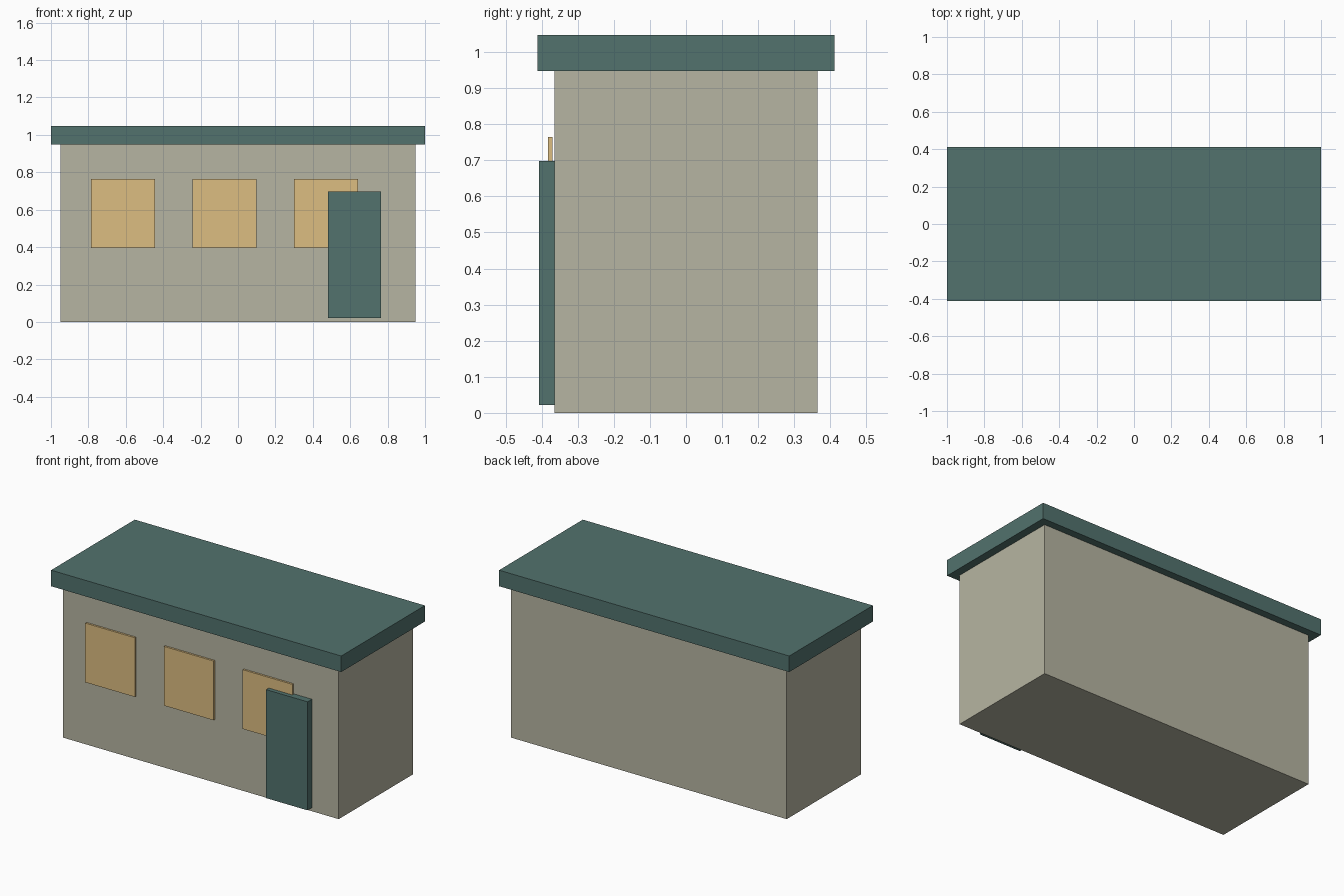
import bpy

if "Cube" in bpy.data.objects:
    bpy.data.objects.remove(bpy.data.objects["Cube"])


def material(name, color):
    mat = bpy.data.materials.new(name)
    mat.diffuse_color = (*color, 1)
    mat.use_nodes = True
    mat.node_tree.nodes["Principled BSDF"].inputs["Base Color"].default_value = mat.diffuse_color
    return mat


def box(name, lo, hi, mat):
    """Axis-aligned box between two corners."""
    centre = [(a + b) / 2 for a, b in zip(lo, hi)]
    bpy.ops.mesh.primitive_cube_add(size=1, location=centre)
    obj = bpy.context.object
    obj.name = name
    obj.scale = [b - a for a, b in zip(lo, hi)]
    bpy.ops.object.transform_apply(location=False, rotation=False, scale=True)
    obj.data.materials.append(mat)
    return obj


stone = material("stone", (0.47, 0.46, 0.36))
teal = material("teal", (0.085, 0.17, 0.155))
amber = material("amber", (0.72, 0.51, 0.22))

# Walls and overhanging flat roof
box("walls", (-0.95, -0.365, 0), (0.95, 0.365, 0.948), stone)
box("roof", (-1, -0.412, 0.948), (1, 0.412, 1.048), teal)

# Row of three thin window panels, just proud of the front wall
for i in range(3):
    x = -0.615 + 0.543 * i
    box(f"window_{i + 1}", (x - 0.171, -0.382, 0.395), (x + 0.171, -0.37, 0.764), amber)

# Door overlapping the last window
box("door", (0.48, -0.408, 0.022), (0.765, -0.364, 0.698), teal)
